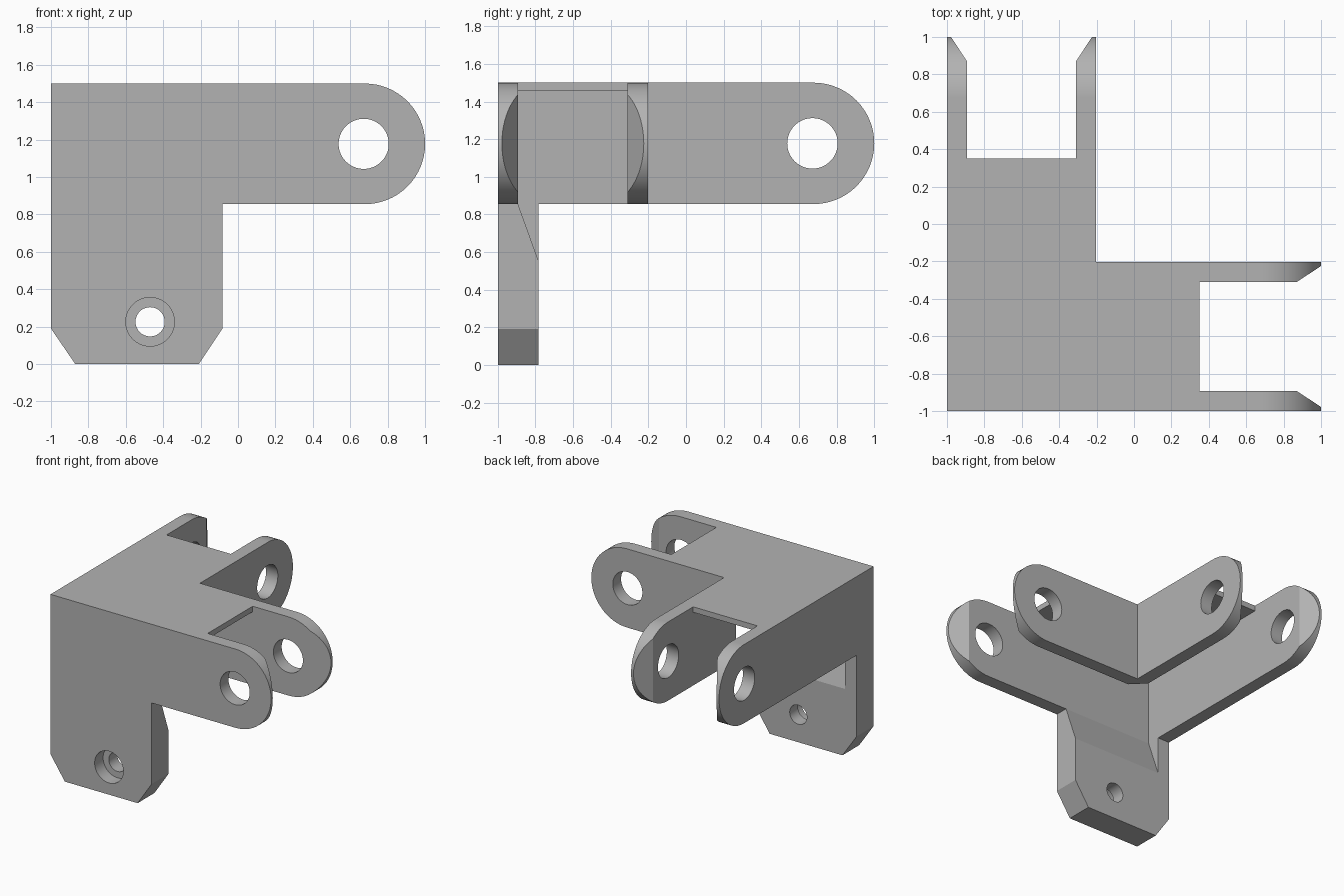
import bpy, bmesh, math

if "Cube" in bpy.data.objects:
    bpy.data.objects.remove(bpy.data.objects["Cube"])

TOP, LOW, MID = 1.5, 0.855, 1.1775      # arm heights
R, CX = (TOP - LOW) / 2, 0.678          # rounded arm ends
A, B, C, D = -1.0, -0.893, -0.31, -0.203  # wall faces, outside to inside corner


def prism(name, pts, axis, lo, hi):
    """Extrude a 2D outline along an axis."""
    place = {'z': lambda p, h: (p[0], p[1], h),
             'y': lambda p, h: (p[0], h, p[1]),
             'x': lambda p, h: (h, p[0], p[1])}[axis]
    bm = bmesh.new()
    lower = [bm.verts.new(place(p, lo)) for p in pts]
    upper = [bm.verts.new(place(p, hi)) for p in pts]
    bm.faces.new(lower)
    bm.faces.new(upper)
    n = len(pts)
    for i in range(n):
        j = (i + 1) % n
        bm.faces.new((lower[i], lower[j], upper[j], upper[i]))
    bmesh.ops.recalc_face_normals(bm, faces=bm.faces)
    mesh = bpy.data.meshes.new(name)
    bm.to_mesh(mesh)
    bm.free()
    ob = bpy.data.objects.new(name, mesh)
    bpy.context.collection.objects.link(ob)
    return ob


def arc(cx, cz, r, start, end, n):
    return [(cx + r * math.cos(start + (end - start) * i / n),
             cz + r * math.sin(start + (end - start) * i / n)) for i in range(n + 1)]


def circle(cx, cz, r):
    return arc(cx, cz, r, 0, 2 * math.pi, 64)[:-1]


def combine(ob, other, op):
    """Apply a boolean and remove the second object."""
    mod = ob.modifiers.new(op, 'BOOLEAN')
    mod.operation, mod.object, mod.solver = op, other, 'EXACT'
    bpy.context.view_layer.objects.active = ob
    bpy.ops.object.modifier_apply(modifier=mod.name)
    bpy.data.objects.remove(other)


# Outer and inner L-shaped walls, plan outlines include the bevelled tips
E, TIP = 1.03, 0.105
half = [(E, A), (E, B - TIP), (0.87, B)]
bracket = prism("corner_bracket", [(A, A)] + half + [(B, B)]
                + [(y, x) for x, y in reversed(half)], 'z', LOW, TOP)
half = [(E, D), (E, D - 0.002), (0.87, C), (D, C)]
inner = prism("inner_wall", [(D, D)] + half
              + [(y, x) for x, y in reversed(half)], 'z', LOW, TOP)

# Thin top plate
plate = prism("top_plate", [(A, A), (0.35, A), (0.35, D), (D, D), (D, 0.35), (A, 0.35)],
              'z', 1.455, TOP)

# Leg with clipped lower corners, back face tapering into the outer wall
leg = prism("leg", [(-0.87, 0), (-0.21, 0), (-0.083, 0.19), (-0.083, LOW), (A, LOW), (A, 0.19)],
            'y', A, -0.783)
combine(leg, prism("taper_cutter", [(-0.945, 1.0), (-0.7, 0.32), (-0.7, 1.0)], 'x', B, 0.2),
        'DIFFERENCE')

for part in (inner, plate, leg):
    combine(bracket, part, 'UNION')

# Rounded ends and pin holes on both arms
end = arc(CX, MID, R, math.pi / 2, -math.pi / 2, 32) + [(CX, 0.7), (1.2, 0.7), (1.2, 1.7), (CX, 1.7)]
for axis in 'xy':
    combine(bracket, prism("end_cutter", end, axis, -1.2, 0.2), 'DIFFERENCE')
    combine(bracket, prism("pin_cutter", circle(0.672, MID, 0.134), axis, -1.2, 0.2), 'DIFFERENCE')

# Counterbored screw hole in the leg
combine(bracket, prism("screw_cutter", circle(-0.47, 0.226, 0.078), 'y', -1.2, -0.6), 'DIFFERENCE')
combine(bracket, prism("head_cutter", circle(-0.47, 0.226, 0.13), 'y', -1.2, -0.89), 'DIFFERENCE')

# Clean flat faces
bm = bmesh.new()
bm.from_mesh(bracket.data)
bmesh.ops.remove_doubles(bm, verts=bm.verts, dist=0.0002)
bmesh.ops.dissolve_limit(bm, angle_limit=0.01, verts=bm.verts, edges=bm.edges)
bm.to_mesh(bracket.data)
bm.free()

# Single grey material, smooth curves with sharp edges
grey = bpy.data.materials.new("grey")
grey.diffuse_color = (0.45, 0.45, 0.45, 1)
grey.use_nodes = True
grey.node_tree.nodes["Principled BSDF"].inputs["Base Color"].default_value = grey.diffuse_color
bracket.data.materials.clear()
bracket.data.materials.append(grey)
bpy.ops.object.select_all(action='DESELECT')
bracket.select_set(True)
bpy.context.view_layer.objects.active = bracket
bpy.ops.object.shade_smooth_by_angle(angle=math.radians(15))
weights = bracket.modifiers.new("even_shading", 'WEIGHTED_NORMAL')
weights.keep_sharp = True
